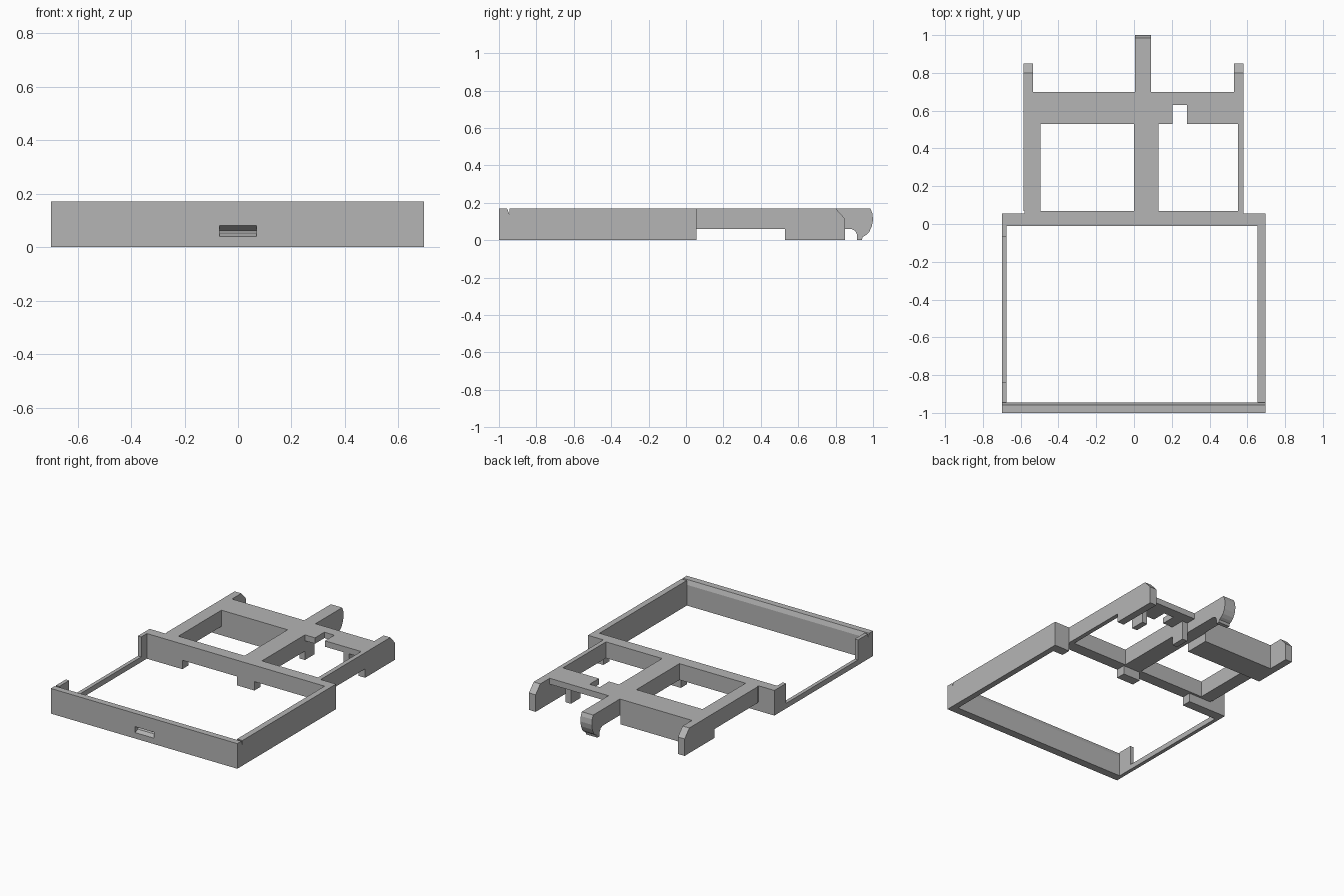
import bpy
import bmesh

if "Cube" in bpy.data.objects:
    bpy.data.objects.remove(bpy.data.objects["Cube"], do_unlink=True)

grey = bpy.data.materials.new("matte_grey")
grey.use_nodes = True
colour = (0.46, 0.46, 0.46, 1)
grey.diffuse_color = colour
grey.node_tree.nodes["Principled BSDF"].inputs["Base Color"].default_value = colour

TOP = 0.17      # upper surface of the whole frame
RAISED = 0.06   # underside of the raised beams


def prism(name, profile, x0, x1):
    """Extrude a (y, z) profile from x0 to x1."""
    bm = bmesh.new()
    face = bm.faces.new([bm.verts.new((x0, y, z)) for y, z in profile])
    new = bmesh.ops.extrude_face_region(bm, geom=[face])["geom"]
    moved = [v for v in new if isinstance(v, bmesh.types.BMVert)]
    bmesh.ops.translate(bm, verts=moved, vec=(x1 - x0, 0, 0))
    bmesh.ops.recalc_face_normals(bm, faces=bm.faces)
    mesh = bpy.data.meshes.new(name)
    bm.to_mesh(mesh)
    bm.free()
    mesh.materials.append(grey)
    obj = bpy.data.objects.new(name, mesh)
    bpy.context.collection.objects.link(obj)
    return obj


def box(name, x0, x1, y0, y1, z0=0.0, z1=TOP):
    return prism(name, [(y0, z0), (y1, z0), (y1, z1), (y0, z1)], x0, x1)


# Front wall with a bevelled inner rim and a grooved slot in the middle
inner = [(-0.945, 0), (-0.945, 0.14), (-0.957, TOP), (-1, TOP)]
groove = [(-1, 0.08), (-0.965, 0.06), (-0.97, 0.052), (-1, 0.04)]
prism("front_wall_right", inner + [(-1, 0)], -0.70, -0.07)
prism("front_wall_slot", inner + groove + [(-1, 0)], -0.07, 0.07)
prism("front_wall_left", inner + [(-1, 0)], 0.07, 0.695)

# Side walls: full on the left, low with corner posts on the right
box("left_wall", 0.655, 0.695, -0.945, -0.01)
prism("right_wall", [(-0.945, 0), (-0.01, 0), (-0.01, TOP), (-0.07, TOP),
                     (-0.07, 0.035), (-0.84, 0.035), (-0.84, TOP), (-0.945, TOP)],
      -0.70, -0.675)

# Middle cross beam with its full-height ends and centre foot
box("cross_beam_right_end", -0.70, -0.41, -0.01, 0.055)
box("cross_beam_right", -0.41, 0.0, -0.01, 0.055, RAISED)
box("cross_beam_foot", 0.0, 0.13, -0.01, 0.055)
box("cross_beam_left", 0.13, 0.58, -0.01, 0.055, RAISED)
box("cross_beam_left_end", 0.58, 0.695, -0.01, 0.055)
box("cross_beam_ledge", -0.58, 0.58, 0.055, 0.07, RAISED)

# Beams running back from the cross beam
for name, x0, x1 in (("right_beam", -0.585, -0.495),
                     ("centre_beam", 0.0, 0.13),
                     ("left_beam", 0.55, 0.58)):
    box(name, x0, x1, 0.07, 0.53, RAISED)

# Rear bar: solid on the right, thin notched plate on the left
box("rear_bar_solid", -0.535, 0.0, 0.53, 0.70)
box("rear_bar_centre", 0.0, 0.09, 0.53, 0.70, RAISED)
PLATE = 0.13
box("rear_plate_inner", 0.09, 0.205, 0.53, 0.70, PLATE)
box("rear_plate_notch", 0.205, 0.28, 0.63, 0.70, PLATE)
box("rear_plate_outer", 0.28, 0.53, 0.53, 0.70, PLATE)
box("rear_plate_inner_leg", 0.09, 0.13, 0.53, 0.63, 0.0, PLATE)
box("rear_plate_outer_leg", 0.42, 0.46, 0.53, 0.63, 0.0, PLATE)

# Outer rear prongs with a chamfered tip
prong = [(0.53, 0), (0.85, 0), (0.85, 0.115), (0.80, TOP), (0.53, TOP)]
prism("right_prong", prong, -0.585, -0.535)
prism("left_prong", prong, 0.53, 0.58)

# Centre hook with a rounded, down-turned tip
hook = [(0.70, TOP), (0.985, TOP), (0.996, 0.145), (1.0, 0.11), (0.994, 0.075),
        (0.98, 0.045), (0.962, 0.027), (0.945, 0.017), (0.94, 0), (0.915, 0),
        (0.915, 0.03), (0.905, 0.05), (0.885, RAISED), (0.70, RAISED)]
prism("centre_hook", hook, 0.005, 0.09)
